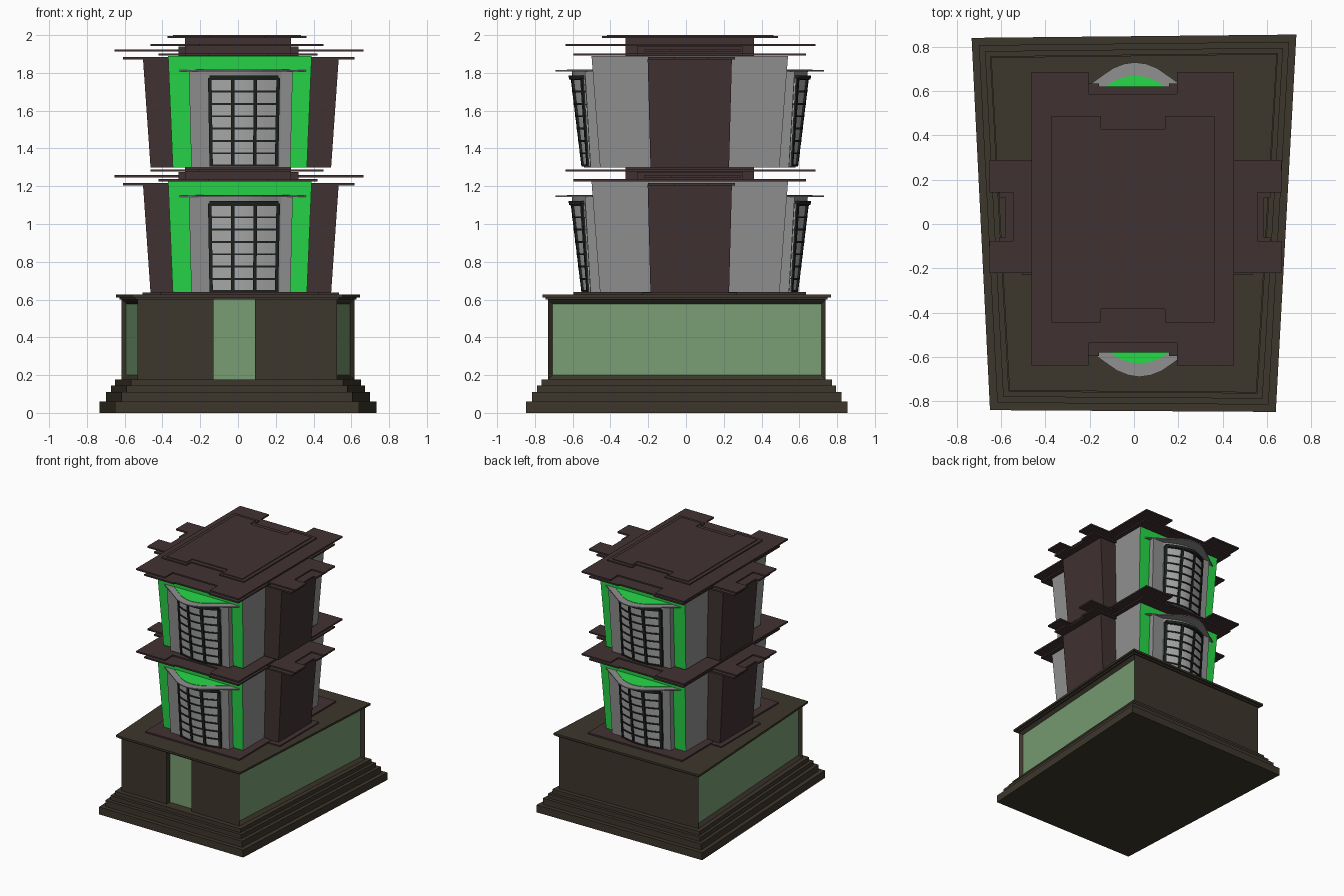
import bpy, bmesh, math

if "Cube" in bpy.data.objects:
    bpy.data.objects.remove(bpy.data.objects["Cube"])

def mat(name, r, g, b):
    m = bpy.data.materials.new(name)
    m.diffuse_color = (r, g, b, 1)
    m.use_nodes = True
    m.node_tree.nodes["Principled BSDF"].inputs["Base Color"].default_value = m.diffuse_color
    return m

BROWN = mat("brown", .053, .031, .031)
OLIVE = mat("olive", .047, .038, .025)
GLASS = mat("green_glass", .19, .34, .17)
GREEN = mat("bright_green", .02, .70, .065)
DARK = mat("dark_frame", .013, .018, .014)
GREY = mat("grey", .28, .28, .28)
PALE = mat("pale_glass", .42, .42, .42)
CX, CY = .015, .02          # tower centre

def finish(bm, name, mats):
    bmesh.ops.recalc_face_normals(bm, faces=bm.faces[:])
    me = bpy.data.meshes.new(name)
    bm.to_mesh(me)
    bm.free()
    ob = bpy.data.objects.new(name, me)
    bpy.context.collection.objects.link(ob)
    for m in mats:
        me.materials.append(m)
    return ob

def loft(lo, hi, z0, z1):
    """Closed solid between two matching outlines."""
    bm = bmesh.new()
    a = [bm.verts.new((x, y, z0)) for x, y in lo]
    b = [bm.verts.new((x, y, z1)) for x, y in hi]
    n = len(a)
    bm.faces.new(a[::-1])
    bm.faces.new(b)
    for i in range(n):
        j = (i + 1) % n
        bm.faces.new((a[i], a[j], b[j], b[i]))
    bmesh.ops.recalc_face_normals(bm, faces=bm.faces[:])
    return bm

def prism(name, pts, z0, z1, m):
    return finish(loft(pts, pts, z0, z1), name, [m])

def rect(cx, cy, hx, hy):
    return [(cx - hx, cy - hy), (cx + hx, cy - hy), (cx + hx, cy + hy), (cx - hx, cy + hy)]

def notched(cx, cy, hx, hy, w, d, side=False):
    """Rectangle with a notch in both y ends (or both x ends when side)."""
    if side:
        hx, hy = hy, hx
    half = [(-hx, -hy), (-w, -hy), (-w, -hy + d), (w, -hy + d), (w, -hy), (hx, -hy)]
    pts = half + [(-x, -y) for x, y in half]
    if side:
        pts = [(-y, x) for x, y in pts]
    return [(cx + x, cy + y) for x, y in pts]

def plinth(o):
    return [(-.65 + o, -.84 + o), (.64 - o, -.848 + o), (.733 - o, .855 - o), (-.733 + o, .84 - o)]

# Stepped base and its flat cap
for i, (o, z0, z1) in enumerate([(0, 0, .06), (.033, .06, .11), (.06, .11, .145), (.083, .145, .177)]):
    prism(f"base_step_{i}", plinth(o), z0, z1, OLIVE)
prism("base_cap_lower", plinth(.105), .6, .612, OLIVE)
prism("base_cap", plinth(.088), .612, .628, OLIVE)

# Base walls: door recess in the front, large inset windows on both sides
q = plinth(.117)
yf = q[0][1]
walls = [q[0], (-.13, yf), (-.13, yf + .04), (.09, yf + .04), (.09, yf), q[1], q[2], q[3]]
bm = loft(walls, walls, .177, .6)
sides = [f for f in bm.faces if abs(f.normal.x) > .9 and f.calc_area() > .3]
for f in bm.faces:
    c = f.calc_center_median()
    if f.normal.y < -.9 and abs(c.y - yf - .04) < .01:
        f.material_index = 1
bmesh.ops.inset_individual(bm, faces=sides, thickness=.033, depth=-.022)
for f in sides:
    f.material_index = 1
finish(bm, "base_walls", [OLIVE, GLASS])

# Terrace slabs under the tower
prism("terrace_slab", rect(.01, CY, .42, .615), .627, .64, BROWN)
prism("terrace_slab_wide", rect(CX, CY, .52, .25), .627, .637, BROWN)

BAY_H = .51

def bay_point(u, t, off):
    """Bulging bay surface, t = 0..1 from foot to head."""
    v = u - .016
    edge, mid = .525 + .03 * t, .56 + .065 * t
    bulge = math.cos(math.pi * v / .37) if abs(v) < .185 else 0
    return u * (1 + .05 * t), -(edge + (mid - edge) * bulge + off)

def place(x, y, turn):
    return (CX + turn * x, CY + turn * y)

def bay_patch(name, u0, u1, t0, t1, inner, outer, zb, turn, m, n=14):
    """Curved box that follows the bay surface."""
    us = [u0 + (u1 - u0) * i / n for i in range(n + 1)]
    rings = []
    for t in (t0, t1):
        front = [bay_point(u, t, outer) for u in us]
        if inner is None:
            back = [(bay_point(u, t, 0)[0], -.44) for u in (u1, u0)]
        else:
            back = [bay_point(u, t, inner) for u in us[::-1]]
        rings.append([place(x, y, turn) for x, y in front + back])
    return finish(loft(rings[0], rings[1], zb + t0 * BAY_H, zb + t1 * BAY_H), name, [m])

def canopy(name, cut, ends, z0, z1, turn, m):
    half = [(.335, .515), (.25, .575), (.155, .645), (.10, .683), (.05, .703)]
    half = [(u, d) for u, d in half if u <= ends]
    arc = [(-u, d) for u, d in half] + [(0, .71)] + [(u, d) for u, d in half[::-1]]
    pts = [(u + .01, -(d - cut)) for u, d in arc]
    pts += [(ends + .01, -.46), (-ends + .01, -.46)]
    pts = [place(x, y, turn) for x, y in pts]
    prism(name, pts, z0, z1, m)

def storey(tag, zb):
    # Flared main block, green on front and back
    bm = loft(rect(.01, CY, .355, .475), rect(.01, CY, .38, .52), zb, zb + .59)
    for f in bm.faces:
        if abs(f.normal.y) > .9:
            f.material_index = 1
    finish(bm, f"main_block_{tag}", [GREY, GREEN])
    # Brown side piers
    bm = loft(rect(CX, CY, .478, .208), rect(CX, CY, .518, .223), zb, zb + .575)
    finish(bm, f"side_piers_{tag}", [BROWN])
    # Window bays, front and back
    for turn, end in ((1, "front"), (-1, "back")):
        n = f"{end}_{tag}"
        bay_patch(f"bay_{n}", -.262, .262, 0, 1, None, 0, zb, turn, GREY, 28)
        g0, g1 = -.166, .198
        bay_patch(f"bay_glass_{n}", g0, g1, .01, .93, -.01, .006, zb, turn, PALE)
        for i in range(4):
            u = g0 + (g1 - g0 - .018) * i / 3
            bay_patch(f"grille_post_{i}_{n}", u, u + .018, .01, .93, -.01, .016, zb, turn, DARK, 2)
        for i in range(8):
            t = .01 + .128 * i
            bay_patch(f"grille_bar_{i}_{n}", g0, g1, t, t + .02, -.01, .013, zb, turn, DARK)
        bay_patch(f"grille_head_{n}", g0 + .008, g1 - .008, .915, .955, -.01, .02, zb, turn, DARK)
        canopy(f"canopy_{n}", 0, .335, zb + .508, zb + .516, turn, GREY)
        canopy(f"canopy_top_{n}", .06, .25, zb + .512, zb + .519, turn, GREEN)
    # Roof: crossed pairs of notched slabs around a core
    prism(f"roof_core_{tag}", rect(0, CY, .28, .34), zb + .56, zb + .665, BROWN)
    prism(f"roof_neck_{tag}", rect(.003, CY, .318, .28), zb + .57, zb + .64, BROWN)
    prism(f"wing_slab_lower_{tag}", notched(.004, .03, .613, .23, .09, .03, True), zb + .571, zb + .584, BROWN)
    prism(f"wing_slab_upper_{tag}", notched(.006, .033, .659, .255, .11, .108, True), zb + .613, zb + .625, BROWN)
    prism(f"long_slab_lower_{tag}", notched(0, CY, .42, .615, .157, .015), zb + .592, zb + .604, BROWN)
    prism(f"long_slab_upper_{tag}", notched(-.005, .024, .457, .662, .2, .1), zb + .643, zb + .655, BROWN)

storey("lower", .634)
storey("upper", 1.299)

# Crowning roof slab in two layers
prism("crown_core", rect(0, CY, .28, .34), 1.93, 1.99, BROWN)
prism("crown_slab", notched(-.005, .022, .368, .466, .145, .06), 1.984, 1.995, BROWN)
prism("crown_slab_top", notched(-.005, .022, .338, .44, .16, .07), 1.995, 2.0, BROWN)
